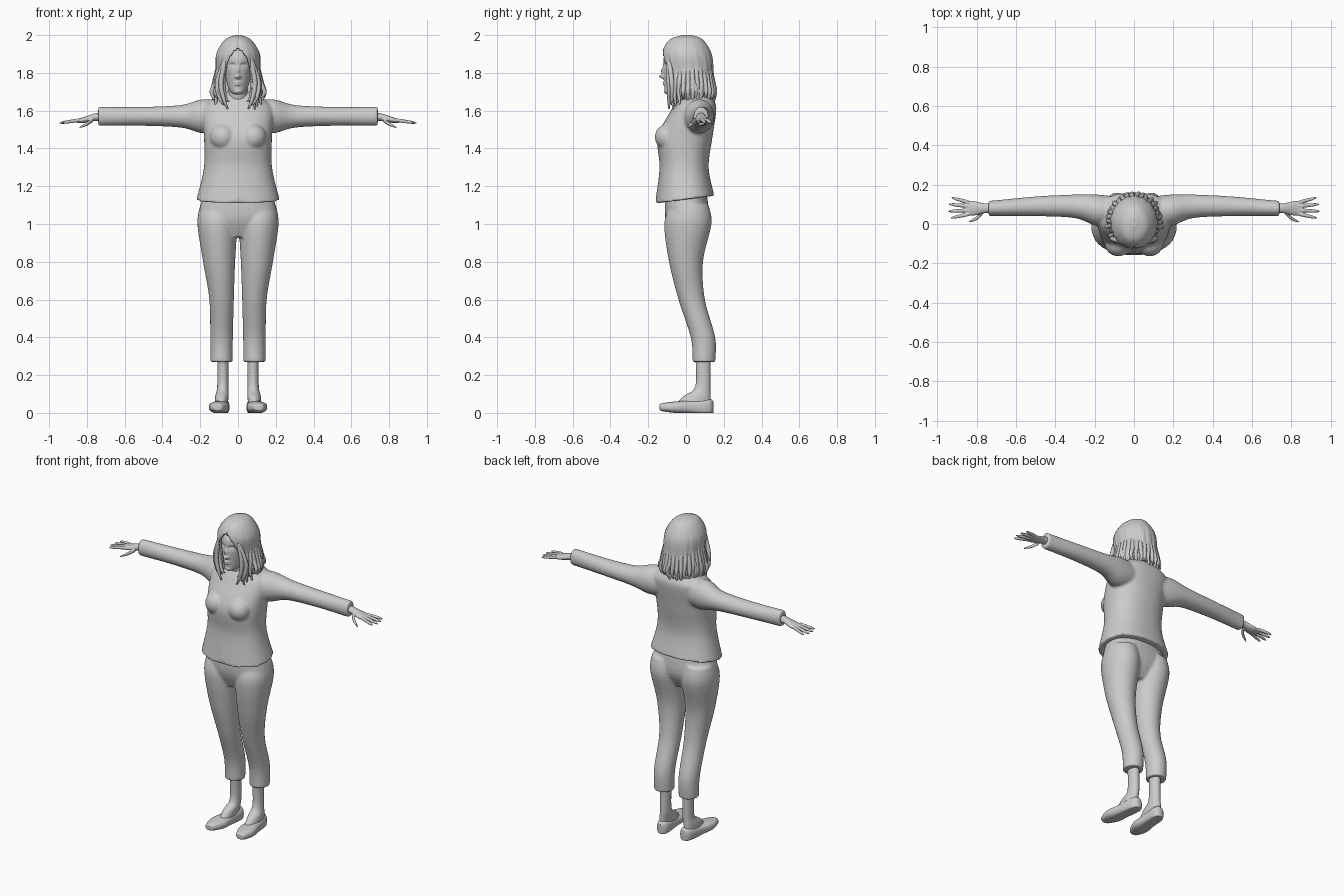
import bpy, bmesh, math, random
from mathutils import Vector

random.seed(4)
if "Cube" in bpy.data.objects:
    bpy.data.objects.remove(bpy.data.objects["Cube"])

GREY = (0.6, 0.6, 0.6, 1)
grey = bpy.data.materials.new("plain grey")
grey.use_nodes = True
grey.diffuse_color = GREY
grey.node_tree.nodes["Principled BSDF"].inputs["Base Color"].default_value = GREY


def spline(rings, steps):
    """Smoothly interpolate ring values along the loft."""
    result = []
    last = len(rings) - 1
    for i in range(last):
        before, start, end, after = (rings[max(0, min(last, i + k))] for k in (-1, 0, 1, 2))
        for step in range(steps):
            t = step / steps
            blend = t * t * (3 - 2 * t)
            leave, arrive = t * (1 - t) ** 2 / 2, t * t * (t - 1) / 2
            result.append([b + (c - b) * blend + (c - a) * leave + (d - b) * arrive
                           for a, b, c, d in zip(before, start, end, after)])
    return result + [rings[last]]


def loft(bm, rings, axis="z", power=2, segs=32, steps=4, tweak=None):
    """Each ring is (position on axis, centre a, centre b, radius a, radius b)."""
    loops = []
    for along, mid_a, mid_b, radius_a, radius_b in spline(rings, steps):
        loop = []
        for i in range(segs):
            angle = math.tau * i / segs
            c, s = math.cos(angle), math.sin(angle)
            u = mid_a + radius_a * math.copysign(abs(c) ** (2 / power), c)
            v = mid_b + radius_b * math.copysign(abs(s) ** (2 / power), s)
            co = Vector({"x": (along, u, v), "y": (u, along, v), "z": (u, v, along)}[axis])
            if tweak:
                tweak(co, angle)
            loop.append(bm.verts.new(co))
        loops.append(loop)
    for low, high in zip(loops, loops[1:]):
        for i in range(segs):
            bm.faces.new((low[i - 1], low[i], high[i], high[i - 1]))
    bm.faces.new(loops[0])
    bm.faces.new(loops[-1])


def body(z, wide, front, back):
    """Ring centred on the body, from half width and front and back depth."""
    return (z, 0, (front + back) / 2, wide, (back - front) / 2)


def strand(bm, points, thick, axis="z"):
    """Thin tapering tube through points, for fingers and hair."""
    rings = []
    for i, (x, y, z) in enumerate(points):
        radius = thick * (1 - 0.7 * (i / (len(points) - 1)) ** 3)
        rings.append((x, y, z, radius, radius) if axis == "x" else (z, x, y, radius, radius))
    loft(bm, rings, axis, segs=10)


def finish(name, bm, voxel=0, mirror=False):
    bmesh.ops.recalc_face_normals(bm, faces=bm.faces)
    mesh = bpy.data.meshes.new(name)
    bm.to_mesh(mesh)
    bm.free()
    mesh.materials.append(grey)
    ob = bpy.data.objects.new(name, mesh)
    bpy.context.collection.objects.link(ob)
    for face in mesh.polygons:
        face.use_smooth = len(face.vertices) == 4
    if voxel:
        remesh = ob.modifiers.new("blend", "REMESH")
        remesh.mode = "VOXEL"
        remesh.voxel_size = voxel
        remesh.use_smooth_shade = True
        ob.modifiers.new("soften", "SMOOTH").iterations = 3
    if mirror:
        ob.modifiers.new("mirror", "MIRROR")
    return ob


# Jacket: torso with tilted, notched hem, bust and both sleeves blended together
def hem(co, angle):
    near = max(0, 1 - (co.z - 1.13) / 0.15)
    notch = max(0, 0.03 - abs(co.x)) if co.y < 0 else 0
    co.z += near * (0.13 * co.y + notch)


bm = bmesh.new()
loft(bm, [body(z=1.13, wide=.22, front=-.16, back=.15), body(z=1.3, wide=.18, front=-.14, back=.12),
          body(z=1.46, wide=.18, front=-.15, back=.14), body(z=1.6, wide=.19, front=-.08, back=.16),
          body(z=1.65, wide=.15, front=-.05, back=.15), body(z=1.7, wide=.07, front=-.01, back=.11)],
     power=2.3, segs=64, steps=8, tweak=hem)
for side in (-1, 1):
    loft(bm, [(side * x, y, 1.57, depth, height) for x, y, depth, height in (
        (.1, .07, .07, .08), (.19, .07, .08, .09), (.3, .09, .06, .06),
        (.5, .09, .05, .05), (.71, .08, .04, .05), (.74, .08, .04, .05))], axis="x")
    bust = bmesh.ops.create_uvsphere(bm, u_segments=24, v_segments=16, radius=.07)["verts"]
    bmesh.ops.translate(bm, verts=bust, vec=(side * .08, -.095, 1.46))
finish("jacket", bm, voxel=.008)

# Collar: folded band that drops to a V at the front
bm = bmesh.new()
rows = []
for i in range(41):
    angle = math.radians(172) * (i / 20 - 1)
    drop = 0.1 * math.sin(angle / 2) ** 4
    rows.append([bm.verts.new((wide * math.sin(angle), .04 + wide * math.cos(angle), z - drop))
                 for wide, z in ((.07, 1.7), (.085, 1.71), (.12, 1.67))])
for row, following in zip(rows, rows[1:]):
    for k in (0, 1):
        bm.faces.new((row[k], following[k], following[k + 1], row[k + 1]))
finish("collar", bm).modifiers.new("cloth", "SOLIDIFY").thickness = .008

# Trousers: hips and two tapered legs blended together
bm = bmesh.new()
loft(bm, [body(z=1.16, wide=.18, front=-.11, back=.11), body(z=1.03, wide=.21, front=-.11, back=.12),
          body(z=.93, wide=.15, front=-.07, back=.07)], power=2.3)
for side in (-1, 1):
    loft(bm, [(z, side * x, y, wide, deep) for z, x, y, wide, deep in (
        (1.1, .11, .02, .09, .1), (1, .11, .01, .105, .125), (.8, .1, 0, .085, .09),
        (.6, .087, .03, .065, .07), (.4, .087, .09, .06, .065), (.27, .087, .095, .058, .06))],
         steps=6)
finish("trousers", bm, voxel=.008)

# Ankles and insteps
bm = bmesh.new()
loft(bm, [(.3, .08, .09, .03, .04), (.14, .08, .09, .03, .04), (.09, .085, .06, .035, .07),
          (.03, .09, .03, .035, .1)])
finish("foot", bm, mirror=True)

# Slip-on shoes, with flat bottoms and toes turned outwards
def turn_out(co, angle):
    co.x -= 0.1 * co.y
    co.z = max(co.z, 0)


bm = bmesh.new()
loft(bm, [(y, .095, .03, wide, high) for y, wide, high in (
    (-.14, .01, .01), (-.13, .03, .02), (-.06, .053, .03), (.02, .045, .035),
    (.12, .036, .045), (.145, .01, .03))], axis="y", power=2.6, tweak=turn_out)
finish("shoe", bm, mirror=True)

# Hands: palm, four fanned fingers and a thumb
bm = bmesh.new()
loft(bm, [(.7, .08, 1.57, .027, .025), (.76, .08, 1.565, .025, .02), (.82, .08, 1.55, .038, .015),
          (.86, .08, 1.545, .03, .008)], axis="x")
for i in range(4):
    fan = math.radians(9 * i - 12)
    reach = Vector((math.cos(fan), math.sin(fan), -.15)) * (.11 - .012 * abs(i - 1.4))
    root = Vector((.84, .05 + .02 * i, 1.55))
    strand(bm, [root + reach * t for t in (0, .4, .8, 1)], thick=.01, axis="x")
strand(bm, [(.77, .06, 1.55), (.8, .03, 1.53), (.84, .01, 1.51)], thick=.012, axis="x")
finish("hand", bm, voxel=.0035, mirror=True)

# Neck
bm = bmesh.new()
loft(bm, [(1.6, 0, .03, .06, .06), (1.7, 0, .01, .05, .06), (1.8, 0, 0, .05, .06)])
finish("neck", bm)


# Head: each feature is a soft bump or hollow
def bump(co, x, z, wide, high, push):
    co.y -= push * math.exp(-((abs(co.x) - x) / wide) ** 2 - ((co.z - z) / high) ** 2)


def features(co, angle):
    if co.y < -.02:
        bump(co, x=0, z=1.81, wide=.01, high=.02, push=.012)      # nose bridge
        bump(co, x=0, z=1.78, wide=.014, high=.01, push=.026)     # nose tip
        bump(co, x=.03, z=1.84, wide=.017, high=.011, push=-.013)  # eye socket
        bump(co, x=.03, z=1.836, wide=.011, high=.005, push=.009)  # eye
        bump(co, x=0, z=1.75, wide=.018, high=.005, push=.01)     # upper lip
        bump(co, x=0, z=1.738, wide=.016, high=.005, push=.01)    # lower lip
        bump(co, x=0, z=1.7, wide=.02, high=.01, push=.007)       # chin


bm = bmesh.new()
loft(bm, [body(z=1.685, wide=.015, front=-.1, back=-.06), body(z=1.7, wide=.04, front=-.11, back=0),
          body(z=1.75, wide=.06, front=-.115, back=.05), body(z=1.83, wide=.075, front=-.12, back=.09),
          body(z=1.9, wide=.075, front=-.11, back=.09), body(z=1.96, wide=.03, front=-.04, back=.03)],
     segs=112, steps=16, tweak=features)
finish("head", bm)


# Hair: grooved shell, pulled back behind the face where it parts
def part_and_groove(co, angle):
    low = min(1, max(0, (1.97 - co.z) / .3))
    opening = .07 * min(1, max(0, (1.92 - co.z) / .12)) ** .5
    wave = math.sin(17 * angle + 14 * co.z) + math.sin(29 * angle - 22 * co.z) / 2
    co.xy *= 1 + .022 * low * wave
    if co.y < 0:
        if abs(co.x) < opening:
            co.y = .015
        co.y += .006 * math.exp(-(co.x / .006) ** 2)
    if co.z < 1.7:
        co.z += .012 * math.sin(11 * angle) + .008 * math.sin(23 * angle)


bm = bmesh.new()
loft(bm, [body(z=2, wide=.015, front=-.02, back=.03), body(z=1.975, wide=.07, front=-.09, back=.09),
          body(z=1.9, wide=.115, front=-.127, back=.135), body(z=1.8, wide=.12, front=-.11, back=.145),
          body(z=1.7, wide=.14, front=-.085, back=.143), body(z=1.63, wide=.1, front=-.06, back=.115)],
     segs=144, steps=9, tweak=part_and_groove)
finish("hair", bm)

# Loose locks hanging around the sides and back, with curled ends
bm = bmesh.new()
for i in range(26):
    angle = math.radians(11 * i - 48)
    kick = random.uniform(-.012, .012)
    end = random.uniform(1.6, 1.66)
    strand(bm, [(out * math.cos(angle) + bend * kick, .02 + out * math.sin(angle), z)
                for out, bend, z in ((.105, 0, 1.83), (.125, 0, 1.75), (.135, 1, 1.69),
                                     (.115, -2, end))], thick=.013)
# Curling locks that frame the face and rest on the chest
for side in (-1, 1):
    for x, y, end in ((.075, -.09, 1.61), (.095, -.075, 1.63), (.065, -.07, 1.65)):
        strand(bm, [(side * .065, -.09, 1.88), (side * (x + .015), y, 1.75),
                    (side * x, y, 1.66), (side * (x - .02), y, end)], thick=.013)
finish("hair_locks", bm)
